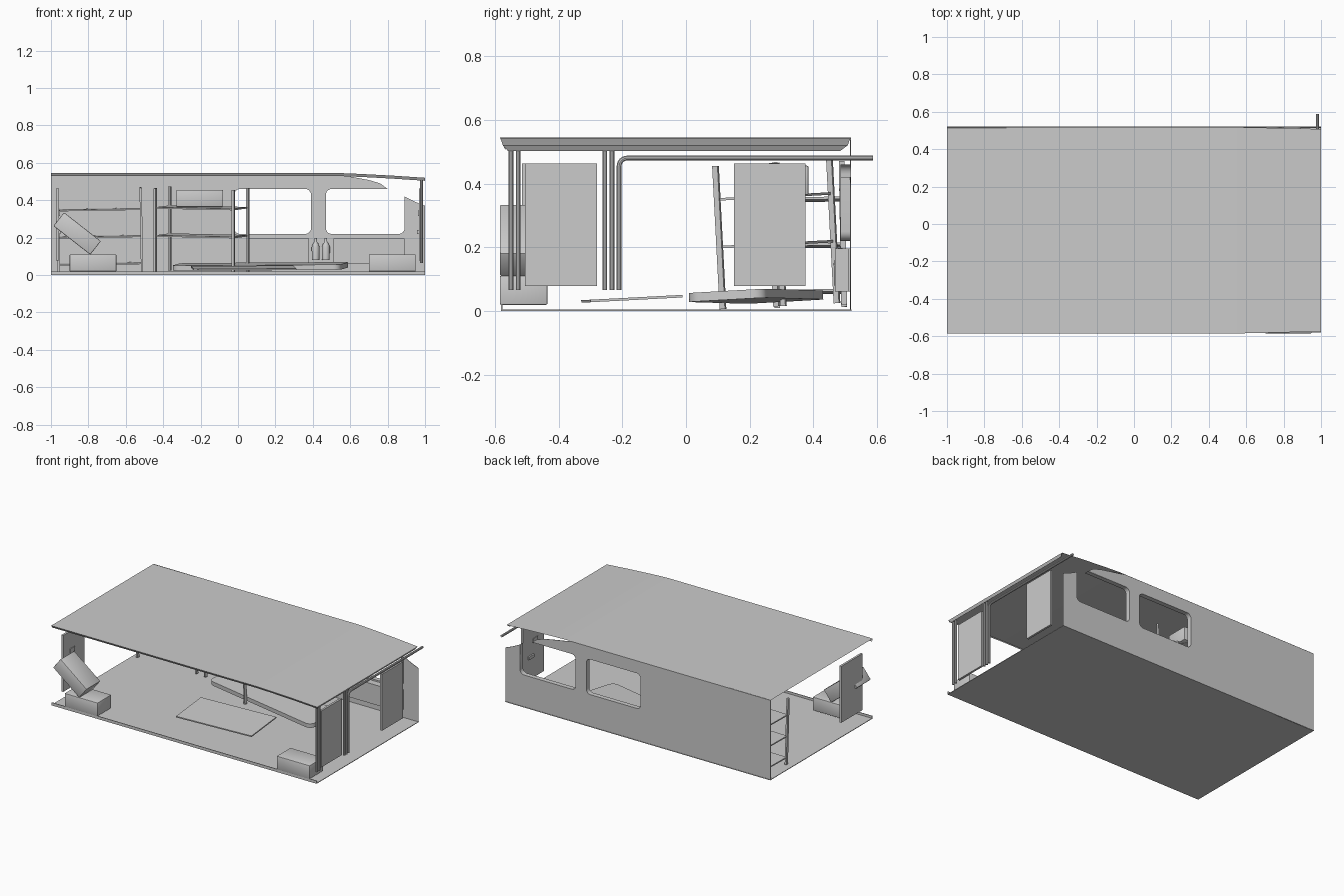
import bpy, bmesh
from math import radians, sin, cos, pi
from mathutils import Matrix, Vector

if "Cube" in bpy.data.objects:
    bpy.data.objects.remove(bpy.data.objects["Cube"])


def finish(name, bm, smooth=False, mat=None):
    if mat:
        bm.transform(mat)
    bmesh.ops.recalc_face_normals(bm, faces=bm.faces)
    me = bpy.data.meshes.new(name)
    bm.to_mesh(me)
    bm.free()
    ob = bpy.data.objects.new(name, me)
    bpy.context.collection.objects.link(ob)
    if smooth:
        bpy.context.view_layer.objects.active = ob
        ob.select_set(True)
        bpy.ops.object.shade_smooth_by_angle(angle=radians(35))
        ob.select_set(False)
    return ob


def add_box(bm, center, size, mat=Matrix()):
    m = mat @ Matrix.Translation(center) @ Matrix.Diagonal((*size, 1))
    bmesh.ops.create_cube(bm, size=1, matrix=m)


def box(name, center, size, rot=(0, 0, 0), bevel=0):
    bm = bmesh.new()
    add_box(bm, (0, 0, 0), size)
    if bevel:
        bmesh.ops.bevel(bm, geom=bm.edges[:], offset=bevel, segments=2,
                        profile=0.5, affect='EDGES')
    m = Matrix.Translation(center)
    for a, ax in zip(rot, 'XYZ'):
        m = m @ Matrix.Rotation(radians(a), 4, ax) if a else m
    return finish(name, bm, bevel > 0, m)


def curve_mesh(name, loops, dims='2D', extrude=0.0, bevel=0.0, cyclic=True, mat=None):
    cu = bpy.data.curves.new(name, 'CURVE')
    cu.dimensions = dims
    cu.extrude, cu.bevel_depth, cu.bevel_resolution = extrude, bevel, 3
    cu.use_fill_caps = bevel > 0
    if dims == '2D':
        cu.fill_mode = 'BOTH'
    for pts in loops:
        s = cu.splines.new('POLY')
        s.points.add(len(pts) - 1)
        for p, c in zip(s.points, pts):
            p.co = (c[0], c[1], c[2] if len(c) > 2 else 0, 1)
        s.use_cyclic_u = cyclic
    tmp = bpy.data.objects.new(name + "_path", cu)
    bpy.context.collection.objects.link(tmp)
    me = bpy.data.meshes.new_from_object(tmp.evaluated_get(bpy.context.evaluated_depsgraph_get()))
    bpy.data.objects.remove(tmp)
    bm = bmesh.new()
    bm.from_mesh(me)
    bmesh.ops.remove_doubles(bm, verts=bm.verts, dist=1e-5)
    return finish(name, bm, bevel > 0, mat)


def arc(cx, cy, r, a0, a1, n=6):
    return [(cx + r * cos(radians(a0 + (a1 - a0) * i / n)),
             cy + r * sin(radians(a0 + (a1 - a0) * i / n))) for i in range(n + 1)]


def rounded(x0, x1, z0, z1, r):
    return (arc(x0 + r, z1 - r, r, 90, 180) + arc(x0 + r, z0 + r, r, 180, 270)
            + arc(x1 - r, z0 + r, r, 270, 360) + arc(x1 - r, z1 - r, r, 0, 90))


def strip(name, pts, y0, y1, closed):
    bm = bmesh.new()
    a = [bm.verts.new((x, y0, z)) for x, z in pts]
    b = [bm.verts.new((x, y1, z)) for x, z in pts]
    for i in range(len(pts) - (0 if closed else 1)):
        j = (i + 1) % len(pts)
        bm.faces.new((a[i], a[j], b[j], b[i]))
    return finish(name, bm, True)


# Floor sheet with a front lip
box("floor", (0, -0.03, 0.002), (2, 1.1, 0.004))
box("floor_front_lip", (0, -0.579, 0.01), (2, 0.004, 0.02))

# Torn back wall with one whole and one broken window
win1 = rounded(-0.02, 0.39, 0.22, 0.46, 0.03)
win2 = ([(0.89, 0.42)] + arc(0.86, 0.25, 0.03, 0, -90) + arc(0.50, 0.25, 0.03, 270, 180)
        + arc(0.50, 0.43, 0.03, 180, 90) + [(0.80, 0.46)])
outline = ([(-1, 0), (1, 0), (1, 0.37), (0.95, 0.39)] + win2
           + [(0.76, 0.49), (0.70, 0.508), (0.62, 0.523), (0.55, 0.535), (0.5, 0.545), (-1, 0.545)])
curve_mesh("back_wall", [outline, win1], extrude=0.0015,
           mat=Matrix.Translation((0, 0.516, 0)) @ Matrix.Rotation(pi / 2, 4, 'X'))
strip("window_rim_whole", win1, 0.485, 0.515, True)
strip("window_rim_broken", win2, 0.485, 0.515, False)

# Roof sheet sagging at the right end, with front and right lips
bm = bmesh.new()
stations = [(-1, 0.545, 0), (0.55, 0.545, 0), (0.65, 0.541, 0.002), (0.82, 0.532, 0.006), (1, 0.52, 0.01)]
rows = []
for x, z, n in stations:
    rows.append([bm.verts.new(c) for c in ((x, -0.575 + n, z - 0.016), (x, -0.585 + n, z), (x, 0.518 - n, z))])
for r, s in zip(rows, rows[1:]):
    for i in range(2):
        bm.faces.new((r[i], r[i + 1], s[i + 1], s[i]))
low = [bm.verts.new((0.99, y, 0.503)) for y in (-0.56, 0.485)]
e = rows[-1]
bm.faces.new((e[1], e[2], low[1], low[0]))
finish("roof", bm)

# Side doors with inner handles
def door(name, x, y0, y1, side):
    bm = bmesh.new()
    yc = (y0 + y1) / 2
    add_box(bm, (x, yc, 0.27), (0.014, y1 - y0, 0.385))
    add_box(bm, (x - side * 0.011, yc + 0.03, 0.23), (0.012, 0.06, 0.02))
    add_box(bm, (x - side * 0.009, yc - 0.02, 0.33), (0.006, 0.05, 0.03))
    finish(name, bm)

door("front_right_door", 0.975, -0.505, -0.28, 1)
door("rear_right_door", 0.975, 0.15, 0.375, 1)
door("front_left_door", -0.965, -0.515, -0.285, -1)

# Upright poles and bent rail at the right end
for i, y in enumerate((-0.55, -0.527, -0.255, -0.232)):
    curve_mesh(f"door_pole_{i}", [[(0.98, y, 0.065), (0.98, y, 0.506)]], '3D', bevel=0.008, cyclic=False)
bend = [(0.98, y, z) for y, z in arc(-0.185, 0.455, 0.025, 180, 90)]
curve_mesh("bent_rail", [[(0.98, -0.21, 0.065)] + bend + [(0.98, 0.588, 0.48)]],
           '3D', bevel=0.008, cyclic=False)

# Shelving units
def shelf(name, w, d, levels, mat):
    bm = bmesh.new()
    for sx in (-1, 1):
        for sy in (-1, 1):
            add_box(bm, (sx * w / 2, sy * d / 2, 0.24), (0.012, 0.018, 0.45), mat)
    for z in levels:
        add_box(bm, (0, 0, z), (w, d, 0.008), mat)
    finish(name, bm)

shelf("left_shelf", 0.445, 0.21, (0.06, 0.205, 0.35),
      Matrix.Translation((-0.735, 0.392, 0)) @ Matrix.Rotation(radians(-1), 4, 'Y')
      @ Matrix.Rotation(radians(1), 4, 'X'))
shelf("leaning_shelf", 0.45, 0.205, (0.21, 0.36),
      Matrix.Translation((-0.195, 0.296, 0)) @ Matrix.Rotation(radians(3), 4, 'X')
      @ Matrix.Rotation(radians(-22), 4, 'Z'))

# Crates
for n, c, ry in (("left_crate", (-0.775, -0.51, 0.065), 0), ("right_crate", (0.825, -0.51, 0.065), 0),
                 ("tilted_crate", (-0.86, -0.51, 0.222), 38), ("shelf_crate", (-0.205, 0.31, 0.41), 0)):
    box(n, c, (0.25, 0.15, 0.092), (0, ry, 0), bevel=0.005)

# Fallen slab and loose board on the floor
m = (Matrix.Translation((0.12, 0.22, 0.046)) @ Matrix.Rotation(radians(3), 4, 'X')
     @ Matrix.Rotation(radians(-1), 4, 'Y') @ Matrix.Rotation(radians(-12), 4, 'Z'))
curve_mesh("fallen_slab", [rounded(-0.46, 0.46, -0.125, 0.125, 0.04)], extrude=0.014, mat=m)
box("loose_board", (0.03, -0.17, 0.038), (0.55, 0.29, 0.008), (3, 0, 3))

# Low wall cabinets
box("left_wall_cabinet", (0.215, 0.498, 0.128), (0.33, 0.034, 0.135))
box("right_wall_cabinet", (0.70, 0.49, 0.128), (0.38, 0.045, 0.135))

# Bottles hung between the cabinets
profile = [(0, 0.08), (0.02, 0.08), (0.021, 0.15), (0.017, 0.163), (0.007, 0.18), (0.007, 0.197), (0, 0.197)]
for i, x in enumerate((0.415, 0.47)):
    bm = bmesh.new()
    vs = [bm.verts.new((r, 0, z)) for r, z in profile]
    es = [bm.edges.new(p) for p in zip(vs, vs[1:])]
    bmesh.ops.spin(bm, geom=vs + es, cent=(0, 0, 0), axis=(0, 0, 1), angle=2 * pi, steps=16)
    bmesh.ops.remove_doubles(bm, verts=bm.verts, dist=1e-4)
    finish(f"bottle_{i}", bm, True, Matrix.Translation((x, 0.485, 0)))
